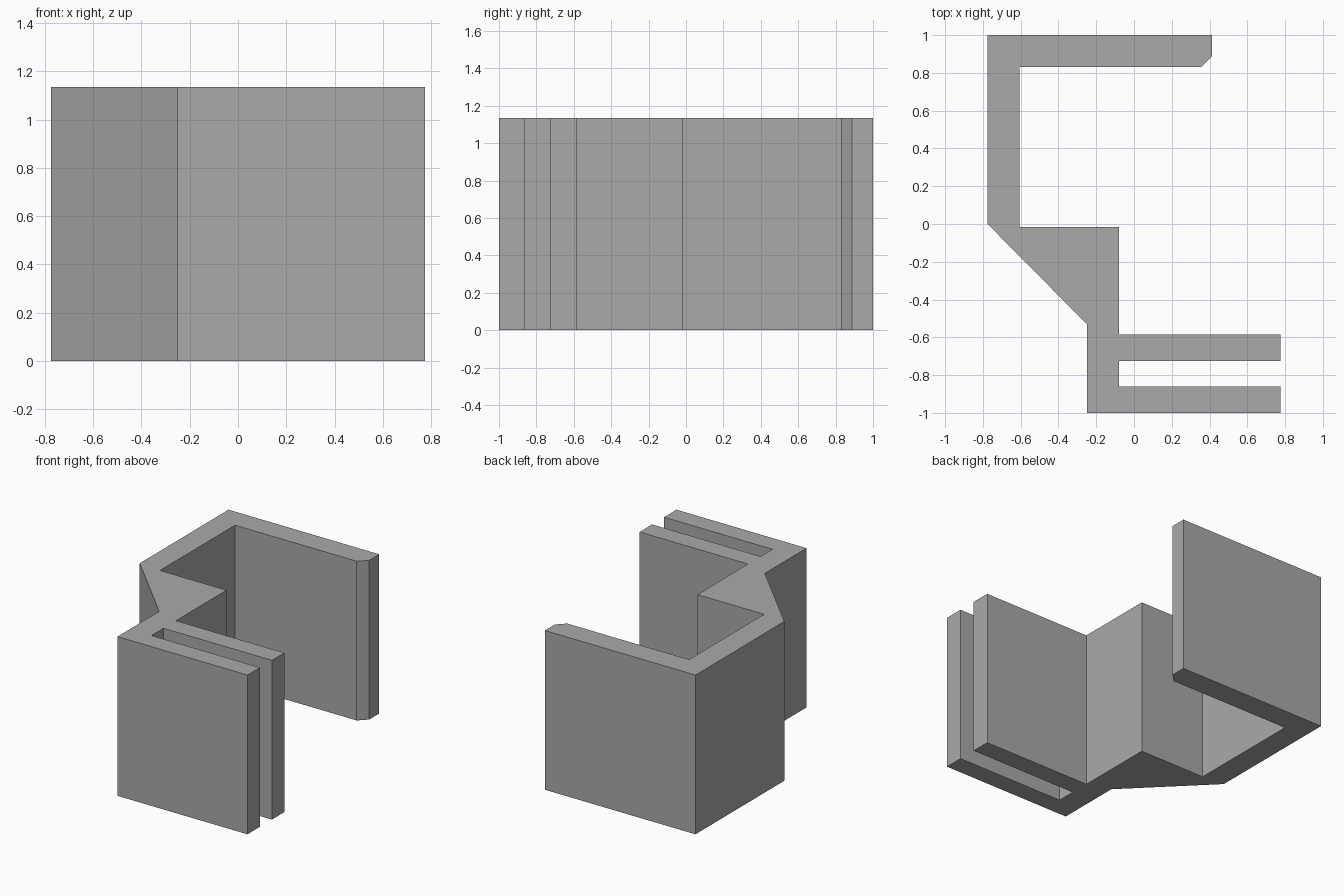
import bpy
import bmesh

cube = bpy.data.objects.get("Cube")
if cube:
    bpy.data.objects.remove(cube, do_unlink=True)

HEIGHT = 1.135

# Plain grey material
grey = bpy.data.materials.new("plain_grey")
grey.use_nodes = True
colour = (0.4, 0.4, 0.4, 1)
grey.diffuse_color = colour
grey.node_tree.nodes["Principled BSDF"].inputs["Base Color"].default_value = colour

# Clip outline seen from above, counter-clockwise from the front corner
outline = [
    (-0.25, -1), (0.775, -1), (0.775, -0.86),         # front plate
    (-0.08, -0.86), (-0.08, -0.725),                  # slot
    (0.775, -0.725), (0.775, -0.585), (-0.08, -0.585),  # second plate
    (-0.08, -0.015), (-0.605, -0.015),                # shoulder
    (-0.605, 0.83), (0.355, 0.83), (0.413, 0.888),    # hook inside, chamfered tip
    (0.413, 1), (-0.775, 1),                          # back plate
    (-0.775, 0), (-0.25, -0.53),                      # outer wall and slanted brace
]

# Extrude the outline upward into a solid
bm = bmesh.new()
base = bm.faces.new([bm.verts.new((x, y, 0)) for x, y in outline])
result = bmesh.ops.extrude_face_region(bm, geom=[base], use_keep_orig=True)
top = [v for v in result["geom"] if isinstance(v, bmesh.types.BMVert)]
bmesh.ops.translate(bm, verts=top, vec=(0, 0, HEIGHT))
bmesh.ops.recalc_face_normals(bm, faces=bm.faces)

mesh = bpy.data.meshes.new("bracket_clip")
bm.to_mesh(mesh)
bm.free()
mesh.materials.append(grey)
bpy.context.collection.objects.link(bpy.data.objects.new("bracket_clip", mesh))
